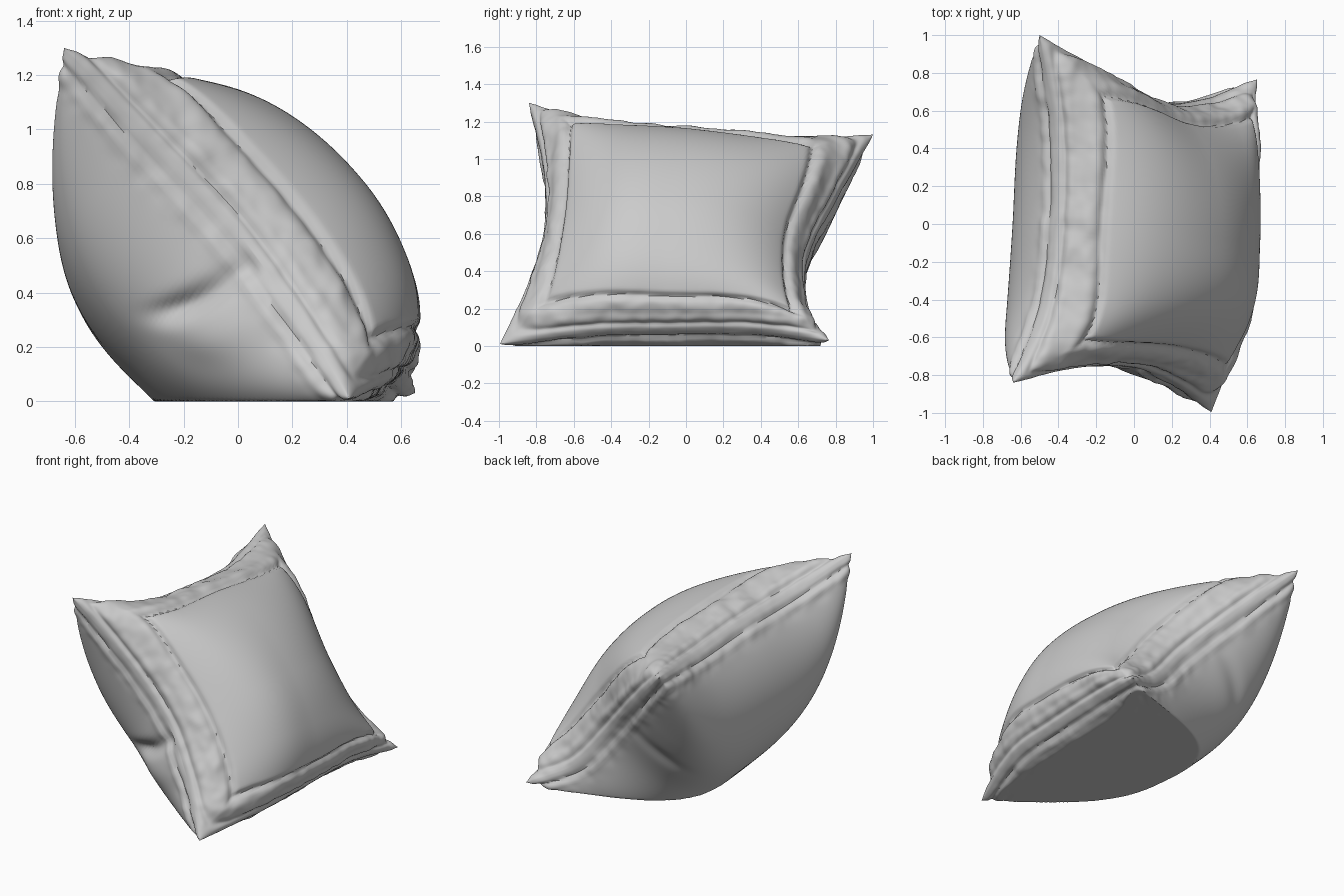
import bpy, bmesh, math
from mathutils import Vector, noise

cube = bpy.data.objects.get("Cube")
if cube:
    bpy.data.objects.remove(cube)

N = 130                                   # grid divisions per panel
LEAN = Vector((0.75, 0, 0.66)).normalized()   # direction the front panel faces

# Corner tips and pinched edges of the cushion
top_front, top_back = (-.64, -.84, 1.30), (-.50, 1.0, 1.13)
low_front, low_back = (.41, -.995, .01), (.65, .765, .03)
top_edge = [top_front, (-.48, -.45, 1.15), (-.42, 0, 1.10), (-.42, .5, 1.07), top_back]
low_edge = [low_front, (.55, -.5, .07), (.575, -.1, .08), (.595, .35, .08), low_back]
front_edge = [low_front, (.2, -.84, .34), (-.03, -.755, .65), (-.33, -.765, .97), top_front]
back_edge = [low_back, (.37, .66, .18), (.12, .65, .47), (-.18, .81, .80), top_back]


def along(points, t):
    """Smooth curve through evenly spaced points, t from 0 to 1."""
    p = [Vector(q) for q in points]
    p = [2 * p[0] - p[1]] + p + [2 * p[-1] - p[-2]]
    k = min(int(t * 4), 3)
    f = t * 4 - k
    a, b, c, d = p[k:k + 4]
    return (2 * b + (c - a) * f + (2 * a - 5 * b + 4 * c - d) * f ** 2
            + (3 * b - a - 3 * c + d) * f ** 3) / 2


def bump(x, centre, width):
    return math.exp(-((x - centre) / width) ** 2)


def arch(w, power, root):
    return max(1 - abs(w) ** power, 0) ** root


def fullness(u, v, is_front):
    """Stuffing depth: zero on the edges, one in the middle, thin at the tips."""
    across = arch(u, 2.5, .59) if is_front else arch(u, 3, .5)
    return across * arch(v, 2.5, .59) * (1 + .07 * v)


params = [math.sin(math.pi / 2 * (2 * i / N - 1)) for i in range(N + 1)]
unit = [(w + 1) / 2 for w in params]
lows, tops = [along(low_edge, t) for t in unit], [along(top_edge, t) for t in unit]
fronts, backs = [along(front_edge, t) for t in unit], [along(back_edge, t) for t in unit]


def sheet(i, j):
    """Flat sheet spanned between the four edges."""
    s, t = unit[i], unit[j]
    ruled = lows[i] * (1 - t) + tops[i] * t + fronts[j] * (1 - s) + backs[j] * s
    corners = ((lows[0] * (1 - s) + lows[N] * s) * (1 - t)
               + (tops[0] * (1 - s) + tops[N] * s) * t)
    return ruled - corners


def detail(u, v, p, rise, is_front):
    """Stitched border, puckers and folds, as a push along the surface."""
    pucker = noise.noise(p * 8) + .5 * noise.noise(p * 18)
    # Stitch line beside the edge seam
    push = -.012 * bump(rise, .05, .014) + .006 * bump(rise, .09, .02)
    push += .011 * pucker * bump(rise, .08, .06)
    if is_front:
        # Panel seam, pulled in from the corner tips
        near, far = sorted((abs(u), abs(v)))
        s = far + (.13 + .07 * v) * near ** 2
        push += -.02 * bump(s, .86, .02) + .010 * bump(s, .92, .035)
        push += .010 * pucker * bump(s, .9, .05)
    else:
        # Deep fold on the front side, faint one on the back side
        line = -.2 + (u + 1)
        fade = bump(u, -.92, .09)
        push -= .05 * fade * bump(v, line, .06)
        push += .02 * fade * bump(v, line - .2, .14)
        push -= .015 * bump(u, .9, .12) * bump(v, .25, .06)
    # Crumpled lower back corner
    push += .010 * noise.noise(p * 14) * bump(u, 1, .2) * bump(v, -1, .2)
    return push


# Two stuffed panels sharing their edge seam
bm = bmesh.new()
offsets, shared = {}, {}
for is_front in (True, False):
    depth = .42 if is_front else -.69
    grid = {}
    for i, u in enumerate(params):
        for j, v in enumerate(params):
            rim = i in (0, N) or j in (0, N)
            if rim and (i, j) in shared:
                grid[i, j] = shared[i, j]
                continue
            rise = depth * fullness(u, v, is_front)
            p = sheet(i, j) + LEAN * rise
            p.z = max(p.z, 0)
            vert = bm.verts.new(p)
            grid[i, j] = vert
            offsets[vert] = detail(u, v, p, abs(rise), is_front)
            if rim:
                shared[i, j] = vert
    for i in range(N):
        for j in range(N):
            quad = [grid[i, j], grid[i + 1, j], grid[i + 1, j + 1], grid[i, j + 1]]
            bm.faces.new(quad if is_front else quad[::-1])

bm.normal_update()
moves = [(vert, vert.normal * push) for vert, push in offsets.items()]
for vert, move in moves:
    vert.co += move
    vert.co.z = max(vert.co.z, 0)         # rests flat on the floor

mesh = bpy.data.meshes.new("cushion")
bm.to_mesh(mesh)
bm.free()
cushion = bpy.data.objects.new("cushion", mesh)
bpy.context.collection.objects.link(cushion)

# Plain grey cloth
cloth = bpy.data.materials.new("grey_cloth")
cloth.use_nodes = True
colour = (.6, .6, .6, 1)
cloth.diffuse_color = colour
cloth.node_tree.nodes["Principled BSDF"].inputs["Base Color"].default_value = colour
mesh.materials.append(cloth)

bpy.ops.object.select_all(action="DESELECT")
cushion.select_set(True)
bpy.context.view_layer.objects.active = cushion
bpy.ops.object.shade_smooth_by_angle(angle=math.radians(50))
